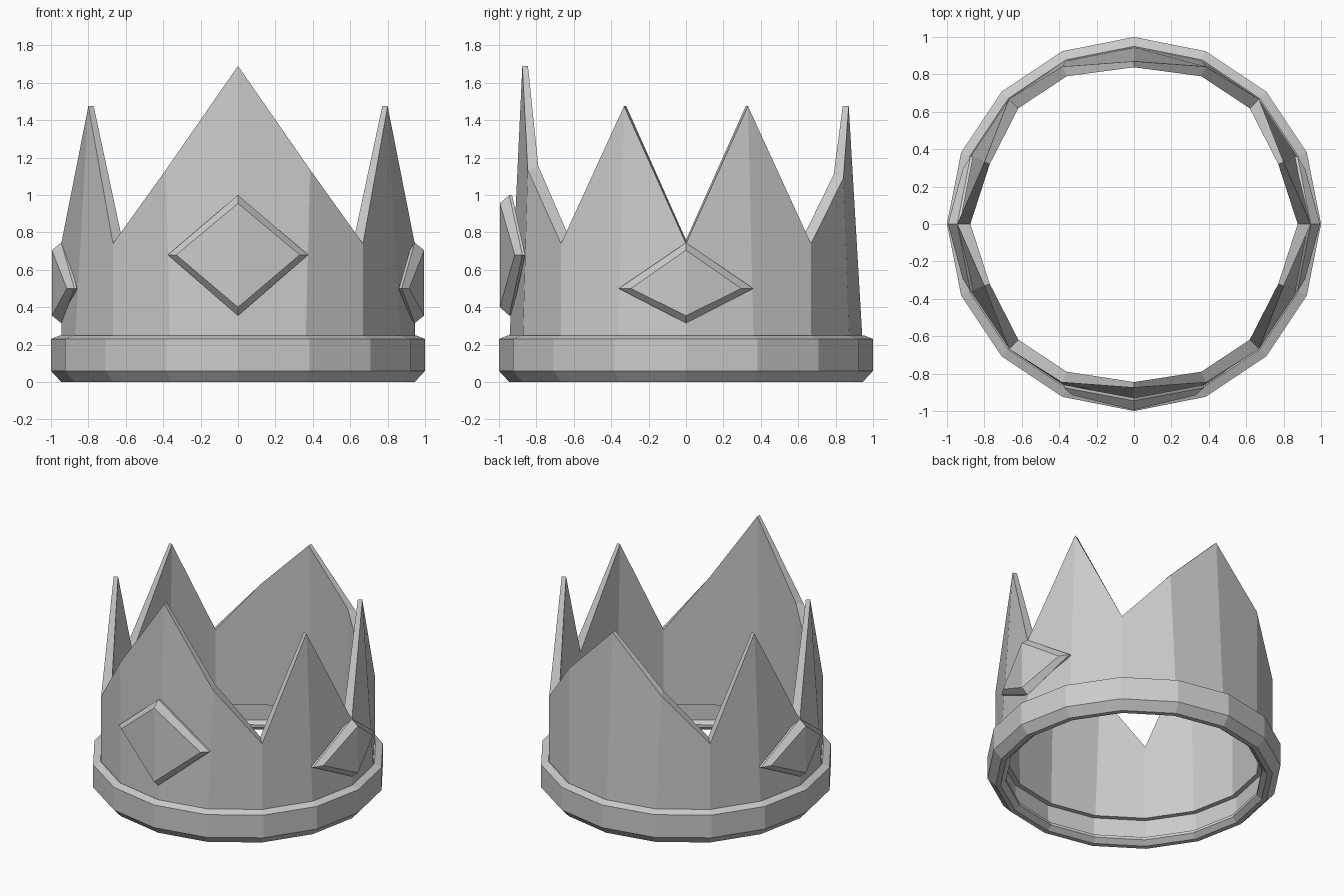
import bpy
from math import cos, sin, radians
from mathutils import Matrix

if "Cube" in bpy.data.objects:
    bpy.data.objects.remove(bpy.data.objects["Cube"])

SIDES = 16


def make(name, verts, faces):
    mesh = bpy.data.meshes.new(name)
    mesh.from_pydata(verts, [], faces)
    obj = bpy.data.objects.new(name, mesh)
    bpy.context.collection.objects.link(obj)
    return obj


def polar(angle, r, z):
    a = radians(angle - 90)          # angle 0 faces the front (-y)
    return (r * cos(a), r * sin(a), z)


def ring(name, sections):
    """Join closed cross-sections into a loop of quads."""
    n, m = len(sections), len(sections[0])
    verts = [v for s in sections for v in s]
    faces = [(i * m + j, (i + 1) % n * m + j,
              (i + 1) % n * m + (j + 1) % m, i * m + (j + 1) % m)
             for i in range(n) for j in range(m)]
    return make(name, verts, faces)


# Base band: chamfered outside, small lip inside
band = [(.945, 0), (1, .06), (1, .23), (.95, .25), (.91, .23),
        (.91, .07), (.875, .05), (.875, .03), (.91, 0)]
ring("base_band", [[polar(k * 360 / SIDES, r, z) for r, z in reversed(band)]
                   for k in range(SIDES)])

# Pointed wall: (top angle, outer radius, inner radius, top height), front to back
columns = [(0, .875, .845, 1.69), (24.5, .93, .868, 1.135), (45, .945, .875, .74),
           (67.5, .866, .835, 1.475), (90, .945, .875, .74),
           (112.5, .866, .835, 1.475), (135, .945, .875, .74),
           (155.5, .925, .868, 1.09), (180, .87, .838, 1.475)]
columns += [(360 - a, ro, ri, z) for a, ro, ri, z in reversed(columns[1:-1])]
sections = []
for k, (a, ro, ri, z) in enumerate(columns):
    base = k * 360 / SIDES
    rise = .02 if z < 1.3 else 0
    sections.append([polar(base, .875, .2), polar(a, ri, z + rise),
                     polar(a, ro, z), polar(base, .945, .2)])
ring("pointed_wall", sections)


# Diamond gems, folded around the wall with a bevelled rim
def gem(name, angle, z, up, down, half, inset_z, inset_x):
    def diamond(r_mid, r_tip, dz, dx):
        return [(0, -r_mid, z + up - dz), (-half + dx, -r_tip, z),
                (0, -r_mid, z - down + dz), (half - dx, -r_tip, z)]
    verts = diamond(.93, .86, 0, 0) + diamond(.945, .875, 0, 0)
    verts += diamond(.995, .915, inset_z, inset_x)
    faces = [(8, 9, 10), (8, 10, 11), (0, 2, 1), (0, 3, 2)]
    for lo in (0, 4):
        for i in range(4):
            j = (i + 1) % 4
            faces.append((lo + i, lo + j, lo + 4 + j, lo + 4 + i))
    obj = make(name, verts, faces)
    obj.data.transform(Matrix.Rotation(radians(angle), 4, 'Z'))


gem("front_gem", 0, .68, .32, .325, .375, .045, .045)
gem("right_gem", 90, .5, .245, .185, .36, .04, .065)
gem("left_gem", -90, .5, .245, .185, .36, .04, .065)
